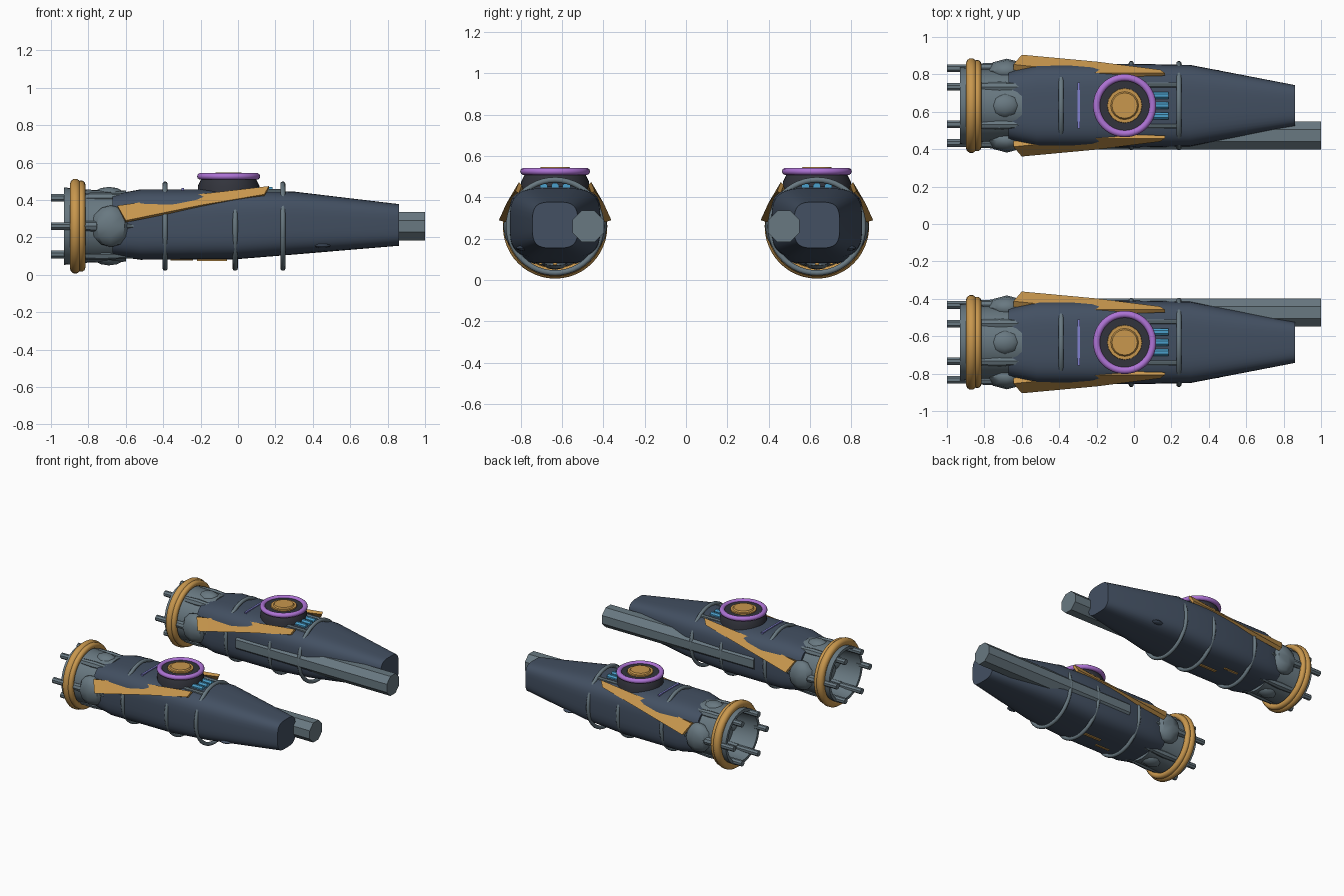
import bpy, bmesh, math
from mathutils import Vector

cube = bpy.data.objects.get("Cube")
if cube:
    bpy.data.objects.remove(cube, do_unlink=True)

POD_Y, AXIS_Z = 0.633, 0.26


def material(name, rgb):
    m = bpy.data.materials.new(name)
    m.use_nodes = True
    m.diffuse_color = (*rgb, 1)
    m.node_tree.nodes["Principled BSDF"].inputs["Base Color"].default_value = (*rgb, 1)
    return m


SLATE = material("slate_blue", (0.056, 0.08, 0.122))
GREY = material("steel_grey", (0.14, 0.19, 0.22))
GOLD = material("gold", (0.58, 0.31, 0.075))
PURPLE = material("purple", (0.42, 0.17, 0.66))
DARK = material("charcoal", (0.032, 0.034, 0.045))
VIOLET = material("pale_violet", (0.22, 0.22, 0.62))
BLUE = material("light_blue", (0.07, 0.35, 0.6))


def circle(x, r, d=0.0, z=AXIS_Z, n=24, phase=0.0):
    """Circle around an axis along x; d is the offset away from the other pod."""
    step = 2 * math.pi / n
    return [(x, d + r * math.cos(phase + i * step), z + r * math.sin(phase + i * step))
            for i in range(n)]


def flat_circle(z, r, x, n=32):
    """Horizontal circle for the turret parts."""
    return [(x + r * math.cos(2 * math.pi * i / n), r * math.sin(2 * math.pi * i / n), z)
            for i in range(n)]


def rounded_box(x, half, low, high, power=3.6, n=40):
    """Squarish rounded outline for the hull."""
    pts = []
    for i in range(n):
        a = 2 * math.pi * (i + 0.5) / n
        c, s = math.cos(a), math.sin(a)
        pts.append((x, half * math.copysign(abs(c) ** (2 / power), c),
                    (low + high) / 2 + (high - low) / 2 * math.copysign(abs(s) ** (2 / power), s)))
    return pts


class Pod:
    def __init__(self, prefix, side):
        self.prefix, self.side = prefix, side

    def finish(self, bm, name, mat):
        for v in bm.verts:
            v.co.y = self.side * (POD_Y + v.co.y)
        bmesh.ops.recalc_face_normals(bm, faces=bm.faces)
        name = self.prefix + "_" + name
        mesh = bpy.data.meshes.new(name)
        bm.to_mesh(mesh)
        bm.free()
        mesh.materials.append(mat)
        ob = bpy.data.objects.new(name, mesh)
        bpy.context.collection.objects.link(ob)
        return ob

    def loft(self, name, mat, sections, caps=True, closed=False):
        bm = bmesh.new()
        rings = [[bm.verts.new(p) for p in s] for s in sections]
        pairs = list(zip(rings, rings[1:]))
        if closed:
            pairs.append((rings[-1], rings[0]))
        for a, b in pairs:
            for i in range(len(a)):
                j = (i + 1) % len(a)
                bm.faces.new((a[i], a[j], b[j], b[i]))
        if caps and not closed:
            bm.faces.new(rings[0])
            bm.faces.new(rings[-1])
        return self.finish(bm, name, mat)

    def rod(self, name, mat, x0, x1, r, d, z, n=8):
        ph = math.pi / n
        return self.loft(name, mat, [circle(x, r, d, z, n, ph) for x in (x0, x1)])

    def hoop(self, name, mat, x, major, minor, n=48, m=10):
        prof = [2 * math.pi * k / m for k in range(m)]
        return self.loft(name, mat, [circle(x + minor * math.cos(a), major + minor * math.sin(a), n=n)
                                     for a in prof], closed=True)

    def box(self, name, mat, centre, size):
        bm = bmesh.new()
        bmesh.ops.create_cube(bm, size=1)
        for v in bm.verts:
            v.co = Vector(centre) + Vector(a * b for a, b in zip(v.co, size))
        return self.finish(bm, name, mat)

    def blob(self, name, mat, centre, size):
        bm = bmesh.new()
        bmesh.ops.create_uvsphere(bm, u_segments=8, v_segments=6, radius=1)
        for v in bm.verts:
            v.co = Vector(centre) + Vector(a * b for a, b in zip(v.co, size))
        return self.finish(bm, name, mat)

    def build(self):
        # Main hull
        self.loft("hull", SLATE, [rounded_box(*s) for s in (
            (-0.67, 0.185, 0.10, 0.43), (-0.52, 0.222, 0.08, 0.457), (-0.02, 0.224, 0.082, 0.457),
            (0.3, 0.218, 0.108, 0.445), (0.86, 0.11, 0.155, 0.378))])

        # Open exhaust cup with a recessed back wall
        self.loft("exhaust_cup", GREY, [circle(x, r, n=32) for x, r in (
            (-0.6, 0.19), (-0.8, 0.195), (-0.93, 0.207), (-0.93, 0.185), (-0.74, 0.165))])
        self.loft("exhaust_core", GOLD, [circle(-0.745, 0.06), circle(-0.755, 0.05)])

        # Gold collar made of two bands
        self.hoop("collar_wide", GOLD, -0.87, 0.225, 0.029)
        self.hoop("collar_narrow", GOLD, -0.838, 0.222, 0.022)

        # Six clamp rods with slim fins reaching onto the hull
        for k in range(6):
            a = k * math.pi / 3
            d, z = 0.2 * math.cos(a), AXIS_Z + 0.175 * math.sin(a)
            self.rod(f"clamp_rod_{k + 1}", GREY, -1.0, -0.7, 0.022, d, z)
            self.loft(f"clamp_sleeve_{k + 1}", GREY, [
                circle(x, r, d, z, 8) for x, r in ((-0.82, 0.026), (-0.72, 0.03), (-0.6, 0.022))])
            self.rod(f"clamp_fin_{k + 1}", GREY, -0.62, -0.47, 0.013, d, z + 0.012 * math.sin(a))

        # Faceted scoops around the rear
        for label, s in (("outer", 1), ("inner", -1)):
            self.blob(label + "_scoop", GREY, (-0.68, 0.185 * s, AXIS_Z), (0.105, 0.066, 0.112))
        for label, s in (("top", 1), ("bottom", -1)):
            self.blob(label + "_scoop", GREY, (-0.69, 0, AXIS_Z + 0.16 * s), (0.09, 0.07, 0.05))

        # Hoops around the hull
        for k, x in enumerate((-0.39, -0.015, 0.24)):
            self.hoop(f"hull_hoop_{k + 1}", GREY, x, 0.225, 0.014)

        # Tapered gold shoulder blades
        blade = (((-0.6, 0.272, 0.29), (-0.645, 0.22, 0.37), (-0.645, 0.19, 0.36), (-0.6, 0.24, 0.28)),
                 ((-0.2, 0.235, 0.372), (-0.2, 0.175, 0.432), (-0.2, 0.15, 0.41), (-0.2, 0.205, 0.36)),
                 ((0.14, 0.192, 0.43), (0.165, 0.175, 0.474), (0.165, 0.16, 0.46), (0.14, 0.175, 0.42)))
        for label, s in (("outer", 1), ("inner", -1)):
            self.loft(label + "_blade", GOLD, [[(x, s * d, z) for x, d, z in sec] for sec in blade])

        # Turret: drum, purple rim and stepped gold cap
        tx = -0.05
        self.loft("turret_drum", DARK, [flat_circle(z, r, tx) for z, r in (
            (0.4, 0.165), (0.475, 0.165), (0.515, 0.145), (0.53, 0.135))])
        rim = [2 * math.pi * k / 10 for k in range(10)]
        self.loft("turret_rim", PURPLE, [
            flat_circle(0.526 + 0.018 * math.sin(a), 0.15 + 0.019 * math.cos(a), tx, 48)
            for a in rim], closed=True)
        self.loft("turret_cap", GOLD, [flat_circle(z, r, tx, 16) for z, r in (
            (0.52, 0.095), (0.538, 0.092), (0.538, 0.075), (0.548, 0.068))])

        # Blue cells in front of the turret, with grey rails beside them
        for k, d in enumerate((-0.055, 0, 0.055)):
            self.rod(f"blue_cell_{k + 1}", BLUE, 0.08, 0.185, 0.02, d, 0.452)
        for label, d in (("outer", 0.11), ("inner", -0.11)):
            self.rod(label + "_rail", GREY, 0.05, 0.24, 0.014, d, 0.447)

        # Violet light strip behind the turret
        self.box("light_strip", VIOLET, (-0.295, 0, 0.457), (0.015, 0.245, 0.012))

        # Eight-sided barrel along the inner flank
        self.rod("barrel", GREY, -0.3, 1.0, 0.082, -0.16, AXIS_Z, 8)

        # Belly strips and small flank bumps
        self.box("belly_strip_front", GOLD, (-0.14, 0, 0.079), (0.16, 0.02, 0.01))
        self.box("belly_strip_rear", GOLD, (-0.3, 0.07, 0.081), (0.12, 0.015, 0.01))
        self.blob("flank_bump", SLATE, (0.45, 0.16, 0.155), (0.045, 0.03, 0.012))


for prefix, side in (("rear", 1), ("front", -1)):
    Pod(prefix, side).build()

# Smooth the round parts, keep hard edges crisp
bpy.ops.object.select_all(action='DESELECT')
for ob in bpy.context.collection.objects:
    if ob.type == 'MESH':
        ob.select_set(True)
        bpy.context.view_layer.objects.active = ob
bpy.ops.object.shade_smooth_by_angle(angle=math.radians(38))
